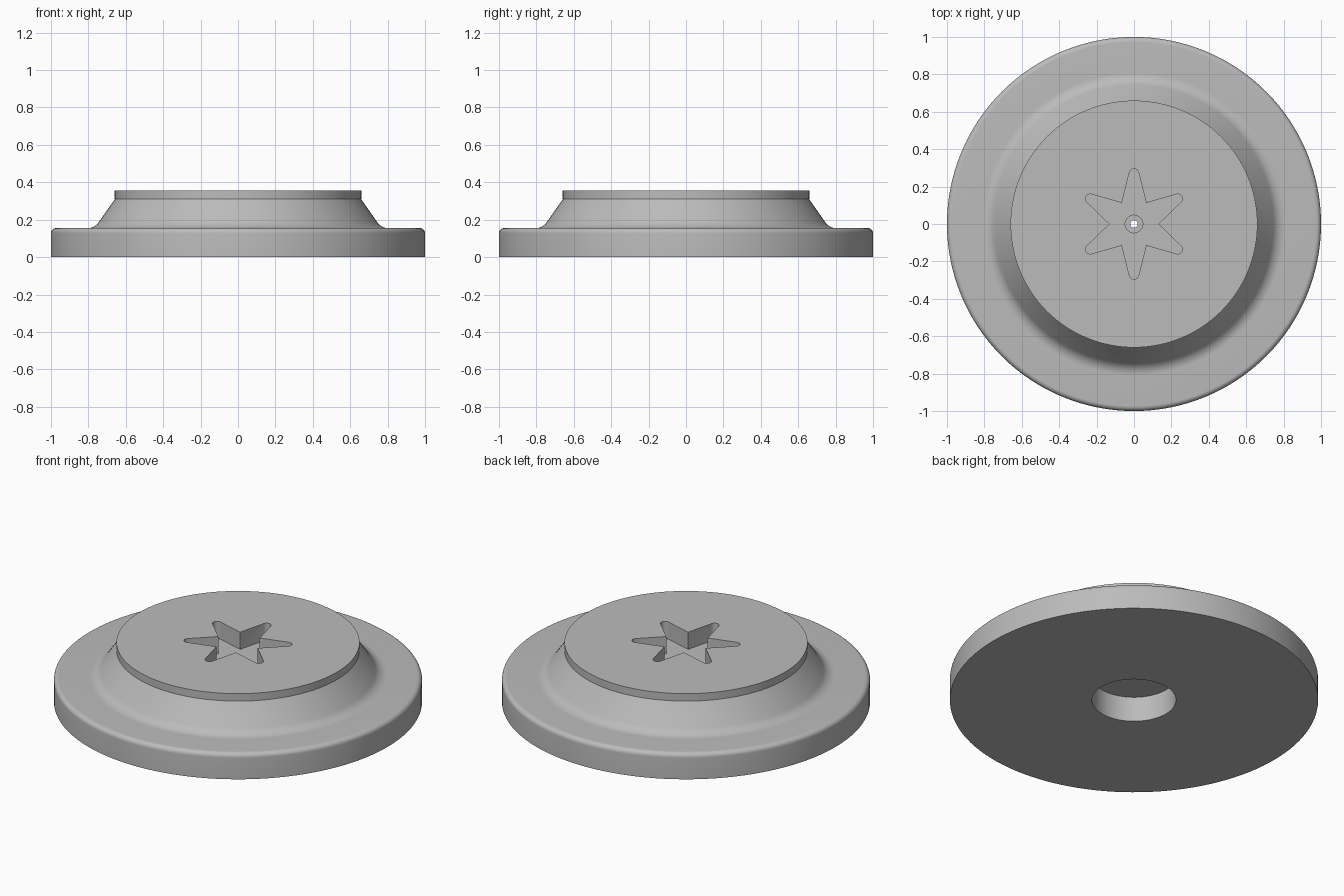
import bpy, bmesh, math
from mathutils import Matrix, Vector

cube = bpy.data.objects.get("Cube")
if cube:
    bpy.data.objects.remove(cube, do_unlink=True)

SIDES = 128

grey = bpy.data.materials.new("plain_grey")
grey.use_nodes = True
colour = (0.5, 0.5, 0.5, 1)
grey.diffuse_color = colour
grey.node_tree.nodes["Principled BSDF"].inputs["Base Color"].default_value = colour


def arc(cx, cz, r, start, end, steps=8):
    """Points on a circular arc, angles in degrees."""
    return [(cx + r * math.cos(math.radians(start + (end - start) * i / steps)),
             cz + r * math.sin(math.radians(start + (end - start) * i / steps)))
            for i in range(steps + 1)]


def make_object(name, bm):
    bmesh.ops.recalc_face_normals(bm, faces=bm.faces)
    mesh = bpy.data.meshes.new(name)
    bm.to_mesh(mesh)
    bm.free()
    mesh.materials.append(grey)
    obj = bpy.data.objects.new(name, mesh)
    bpy.context.collection.objects.link(obj)
    return obj


def lathe(name, profile):
    """Revolve a closed (radius, height) loop around z."""
    bm = bmesh.new()
    rings = []
    for i in range(SIDES):
        a = math.tau * i / SIDES
        rings.append([bm.verts.new((r * math.cos(a), r * math.sin(a), z)) for r, z in profile])
    n = len(profile)
    for i in range(SIDES):
        here, there = rings[i], rings[(i + 1) % SIDES]
        for j in range(n):
            k = (j + 1) % n
            bm.faces.new((here[j], there[j], there[k], here[k]))
    return make_object(name, bm)


def star_prism(name, bottom, top):
    """Six-armed star with rounded tips."""
    arm = [(0.065, 0.113)] + arc(0, 0.27, 0.025, 15, 165)
    bm = bmesh.new()
    verts = []
    for i in range(6):
        turn = Matrix.Rotation(math.radians(60 * i), 3, "Z")
        verts += [bm.verts.new(turn @ Vector((x, y, bottom))) for x, y in arm]
    face = bm.faces.new(verts)
    grown = bmesh.ops.extrude_face_region(bm, geom=[face])
    bmesh.ops.translate(bm, vec=(0, 0, top - bottom),
                        verts=[v for v in grown["geom"] if isinstance(v, bmesh.types.BMVert)])
    return make_object(name, bm)


# Flange, sloped hub, top lip, small stepped bore and wide underside socket
profile = [(0.228, 0), (1, 0)]
profile += arc(0.973, 0.128, 0.027, 0, 90)
profile += arc(0.81, 0.233, 0.08, 270, 216)
profile += [(0.658, 0.31), (0.66, 0.31), (0.66, 0.355),
            (0.047, 0.355), (0.047, 0.2), (0.02, 0.2), (0.02, 0.15), (0.228, 0.15)]
body = lathe("flanged_cap", profile)

# Star-shaped drive recess
cutter = star_prism("star_cutter", 0.252, 0.45)
cutter.hide_render = True
cut = body.modifiers.new("star_recess", "BOOLEAN")
cut.operation = "DIFFERENCE"
cut.solver = "EXACT"
cut.object = cutter

bpy.ops.object.select_all(action="DESELECT")
body.select_set(True)
bpy.context.view_layer.objects.active = body
bpy.ops.object.modifier_apply(modifier=cut.name)
bpy.data.objects.remove(cutter, do_unlink=True)
bpy.ops.object.shade_smooth_by_angle(angle=math.radians(30))
